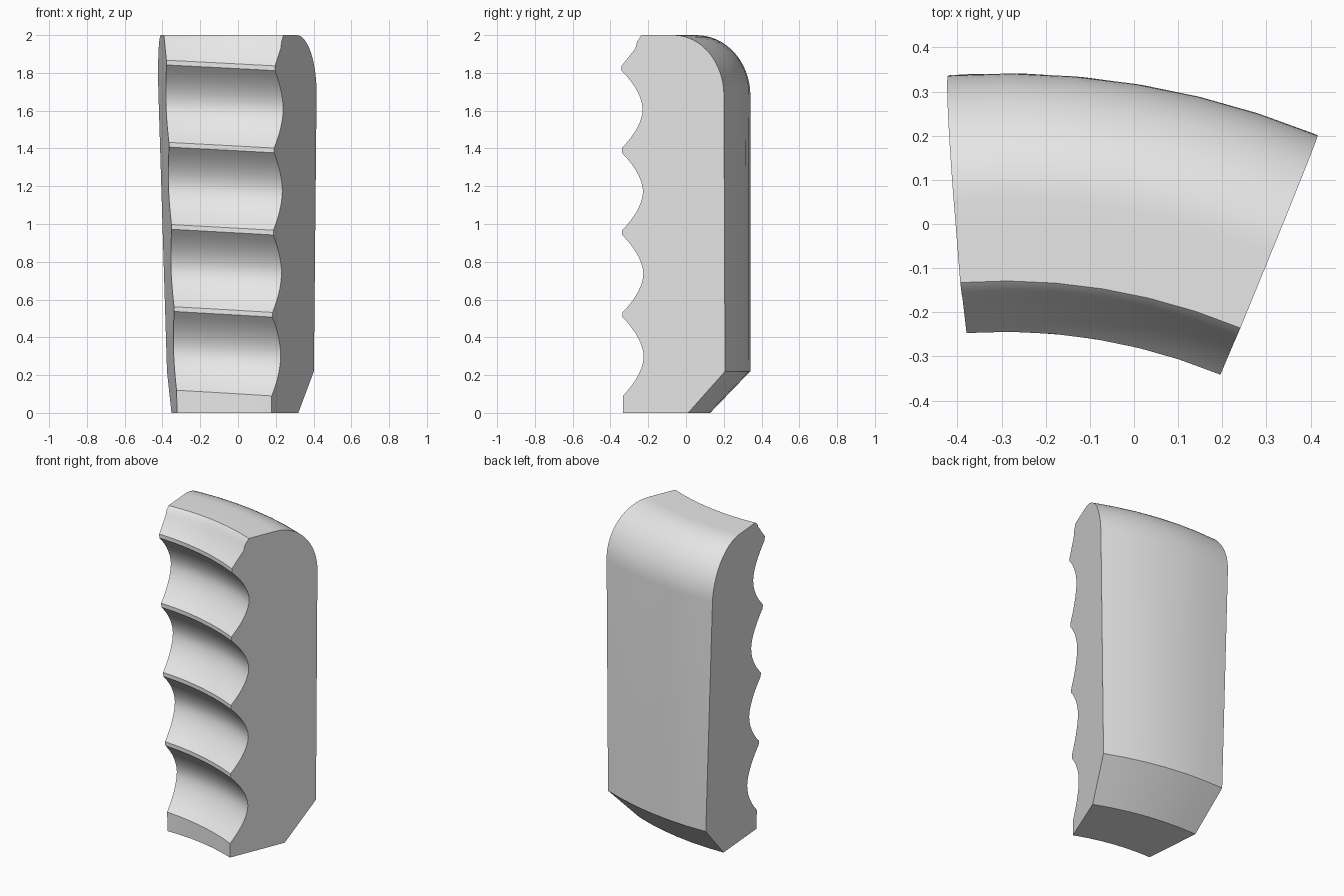
import bpy, bmesh, math

cube = bpy.data.objects.get("Cube")
if cube:
    bpy.data.objects.remove(cube, do_unlink=True)

# Arc centre, inner and outer radius of the curved grip
CX, CY = -0.293, -1.521
R_IN, R_OUT = 1.277, 1.862
SEGMENTS = 6

grey = bpy.data.materials.new("light grey")
grey.use_nodes = True
colour = (0.8, 0.8, 0.8, 1)
grey.diffuse_color = colour
grey.node_tree.nodes["Principled BSDF"].inputs["Base Color"].default_value = colour


def left_wall(y, z):
    return -0.322 - 0.08 * (y + 0.25) - 0.031 * z


def right_wall(y, z):
    return 0.175 + 0.41 * (y + 0.34) + 0.0115 * z


def wall_angle(wall, r, z):
    """Angle at which the arc of radius r meets a side wall."""
    a = 0.0
    for _ in range(12):
        a = math.asin((wall(CY + r * math.cos(a), z) - CX) / r)
    return a


# Profile as (radius, height, tilt weight): foot and front edge
profile = [(1.65, 0, 0), (R_IN, 0, 0), (R_IN, 0.09, 1)]

# Four finger grooves, each ending in a narrow flat ridge
STEPS = 14
for i in range(4):
    low = 0.09 if i == 0 else 0.097 + 0.435 * i
    high = 0.507 + 0.435 * i
    mid, half = (low + high) / 2, (high - low) / 2
    for k in range(STEPS + 1):
        t = 2 * k / STEPS - 1
        if i == 0 and k == 0:
            continue
        profile.append((R_IN + 0.12 * (1 - abs(t) ** 1.8), mid + t * half, 1))

# Lip above the last groove
profile += [(R_IN, 1.837, 1), (1.357, 1.93, 1), (1.366, 1.965, 0.5), (1.392, 2, 0)]

# Rounded top back edge, then the straight back down to the chamfer
for k in range(17):
    a = math.pi / 2 * k / 16
    profile.append((1.575 + (R_OUT - 1.575) * math.sin(a), 1.68 + 0.32 * math.cos(a), 0))
profile.append((R_OUT, 0.22, 0))

# Sweep the profile round the arc between the two side walls
bm = bmesh.new()
rings = [[] for _ in range(SEGMENTS + 1)]
for r, z, tilt in profile:
    a0, a1 = wall_angle(left_wall, r, z), wall_angle(right_wall, r, z)
    for s, ring in enumerate(rings):
        u = s / SEGMENTS
        a = a0 + (a1 - a0) * u
        lift = 0.03 * tilt * (1 - u)
        ring.append(bm.verts.new((CX + r * math.sin(a), CY + r * math.cos(a), z + lift)))

n = len(profile)
for r0, r1 in zip(rings, rings[1:]):
    for i in range(n):
        j = (i + 1) % n
        bm.faces.new((r0[i], r0[j], r1[j], r1[i]))

# Side walls
bm.faces.new(rings[0])
bm.faces.new(rings[-1])
bmesh.ops.recalc_face_normals(bm, faces=bm.faces)

mesh = bpy.data.meshes.new("grip")
bm.to_mesh(mesh)
bm.free()
mesh.materials.append(grey)
grip = bpy.data.objects.new("grip", mesh)
bpy.context.collection.objects.link(grip)

bpy.ops.object.select_all(action='DESELECT')
grip.select_set(True)
bpy.context.view_layer.objects.active = grip
bpy.ops.object.shade_smooth_by_angle(angle=math.radians(28))
